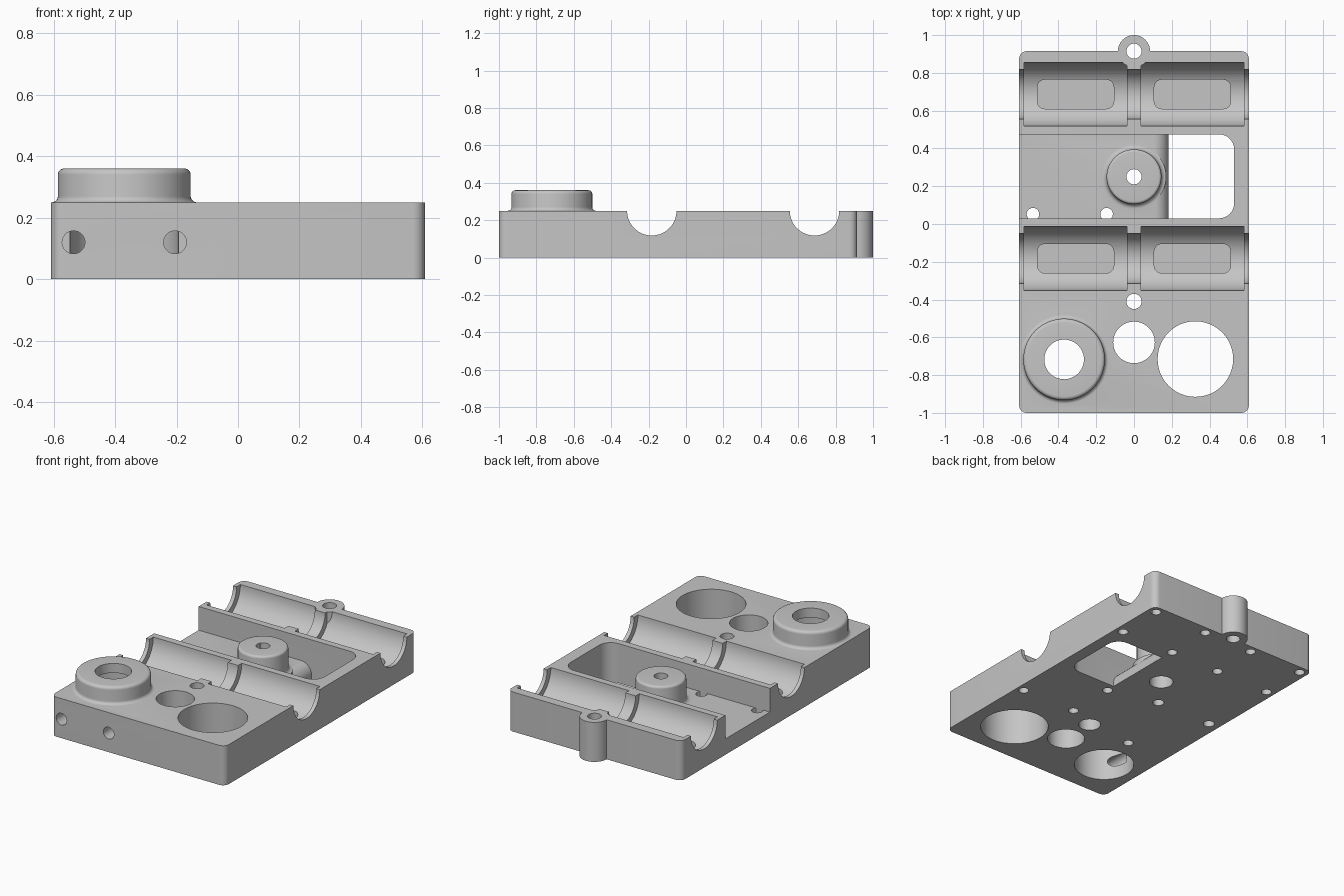
import bpy, bmesh, math
from mathutils import Matrix, Vector

if "Cube" in bpy.data.objects:
    bpy.data.objects.remove(bpy.data.objects["Cube"])

grey = bpy.data.materials.new("plain_grey")
grey.use_nodes = True
colour = (0.56, 0.56, 0.56, 1)
grey.diffuse_color = colour
grey.node_tree.nodes["Principled BSDF"].inputs["Base Color"].default_value = colour


def finish(name, bm):
    bmesh.ops.recalc_face_normals(bm, faces=bm.faces)
    mesh = bpy.data.meshes.new(name)
    bm.to_mesh(mesh)
    bm.free()
    mesh.materials.append(grey)
    ob = bpy.data.objects.new(name, mesh)
    bpy.context.collection.objects.link(ob)
    return ob


def block(name, x, y, z, radius=0, pick=None):
    """Box from three (low, high) ranges; picked edges are rounded."""
    bm = bmesh.new()
    bmesh.ops.create_cube(bm, size=1)
    for v in bm.verts:
        v.co = Vector([r[0] if c < 0 else r[1] for c, r in zip(v.co, (x, y, z))])
    if radius:
        def upright(e):
            d = e.verts[0].co - e.verts[1].co
            return abs(d.x) + abs(d.y) < 1e-6
        edges = [e for e in bm.edges if (pick(e) if pick else upright(e))]
        bmesh.ops.bevel(bm, geom=edges, offset=radius, segments=8,
                        profile=0.5, affect='EDGES')
    return finish(name, bm)


def rod(name, start, end, radius, sides=48):
    """Cylinder between two points."""
    a, b = Vector(start), Vector(end)
    bm = bmesh.new()
    turn = (b - a).to_track_quat('Z', 'Y').to_matrix().to_4x4()
    bmesh.ops.create_cone(bm, cap_ends=True, segments=sides, radius1=radius, radius2=radius,
                          depth=(b - a).length, matrix=Matrix.Translation((a + b) / 2) @ turn)
    return finish(name, bm)


def boss(name, x, y, low, high, radius, fillet, rounding):
    """Turned collar with a concave foot and a rounded top edge."""
    steps = [i * math.pi / 12 for i in range(7)]
    prof = [(0, low - 0.04), (radius + fillet, low - 0.04)]
    prof += [(radius + fillet * (1 - math.sin(t)), low + fillet * (1 - math.cos(t))) for t in steps]
    prof += [(radius - rounding * (1 - math.cos(t)), high - rounding * (1 - math.sin(t))) for t in steps]
    prof.append((0, high))
    bm = bmesh.new()
    verts = [bm.verts.new((x + r, y, z)) for r, z in prof]
    edges = [bm.edges.new(pair) for pair in zip(verts, verts[1:])]
    bmesh.ops.spin(bm, geom=verts + edges, cent=(x, y, 0), axis=(0, 0, 1),
                   angle=math.tau, steps=64)
    bmesh.ops.remove_doubles(bm, verts=bm.verts, dist=1e-5)
    return finish(name, bm)


def combine(target, tool, op='DIFFERENCE'):
    mod = target.modifiers.new(tool.name, 'BOOLEAN')
    mod.operation, mod.solver, mod.object = op, 'EXACT', tool
    bpy.context.view_layer.update()
    graph = bpy.context.evaluated_depsgraph_get()
    mesh = bpy.data.meshes.new_from_object(target.evaluated_get(graph))
    target.modifiers.clear()
    target.data = mesh
    bpy.data.objects.remove(tool)


TOP = 0.25
HALF = 0.608
body = block("base_block", (-HALF, HALF), (-1, 0.915), (0, TOP), 0.04)

# Two cradles: narrow end openings, wide bays and a shallow flat recess in each bay
for y in (-0.183, 0.687):
    combine(body, rod("cradle_slot", (-0.7, y, TOP), (0.7, y, TOP), 0.132, 64))
    for s in (-1, 1):
        combine(body, rod("cradle_bay", (s * 0.036, y, TOP), (s * 0.583, y, TOP), 0.169, 64))
        ends = sorted((s * 0.107, s * 0.512))
        combine(body, block("bay_recess", ends, (y - 0.077, y + 0.077), (0.065, 0.2), 0.04))

# Central pocket: open on one side, with a round-nosed floor and a through window
pocket = block("pocket", (-0.8, 0.53), (0.03, 0.475), (-0.1, 0.4), 0.08)
nose = block("pocket_floor", (-0.9, 0.183), (-0.1, 0.6), (-0.3, 0.1), 0.075,
             lambda e: all(v.co.x > 0 and v.co.z > 0 for v in e.verts))
combine(pocket, nose)
combine(body, pocket)

# Raised collars and the rear lug
combine(body, boss("small_collar", 0, 0.25, 0.1, TOP, 0.145, 0.025, 0.015), 'UNION')
combine(body, boss("large_collar", -0.37, -0.717, TOP, 0.36, 0.216, 0.02, 0.02), 'UNION')
combine(body, rod("rear_lug", (0, 0.915, 0), (0, 0.915, TOP), 0.085), 'UNION')

# Vertical holes: x, y, radius, depth reached from below
holes = [
    (0, 0.915, 0.04, 0.5), (0, -0.41, 0.04, 0.5), (0, -0.41, 0.065, 0.1),
    (0, 0.25, 0.04, 0.5), (0, 0.25, 0.07, 0.12),
    (0, -0.627, 0.11, 0.5), (0.325, -0.715, 0.2, 0.5),
    (-0.37, -0.717, 0.105, 0.5), (-0.37, -0.717, 0.176, 0.3),
    (-0.535, 0.052, 0.033, 0.2), (-0.145, 0.052, 0.033, 0.2),
]
# Blind screw holes underneath
spots = [(x, y) for x in (-0.555, -0.175, 0.175, 0.555) for y in (0.56, 0.865)]
spots += [(0.56, -0.35), (0.18, -0.345), (0.18, -0.03), (-0.315, -0.43)]
holes += [(x, y, 0.03, 0.1) for x, y in spots]
for x, y, r, top in holes:
    # Keep floor holes clear of the pocket's front wall
    if top == 0.2:
        cutter = rod("floor_hole", (x, y, -0.1), (x, y, top), r)
        combine(cutter, block("wall_keep", (-1, 1), (-0.2, 0.03), (0.05, 0.5)))
    else:
        cutter = rod("hole", (x, y, -0.1), (x, y, top), r)
    combine(body, cutter)

# Cable holes in the front face, running into the large bore
for x in (-0.535, -0.205):
    combine(body, rod("cable_hole", (x, -1.1, 0.12), (x, -0.72, 0.12), 0.037))

# Smooth the curved walls and keep the edges crisp
bpy.ops.object.select_all(action='DESELECT')
body.select_set(True)
bpy.context.view_layer.objects.active = body
bpy.ops.object.shade_smooth_by_angle(angle=math.radians(30))
